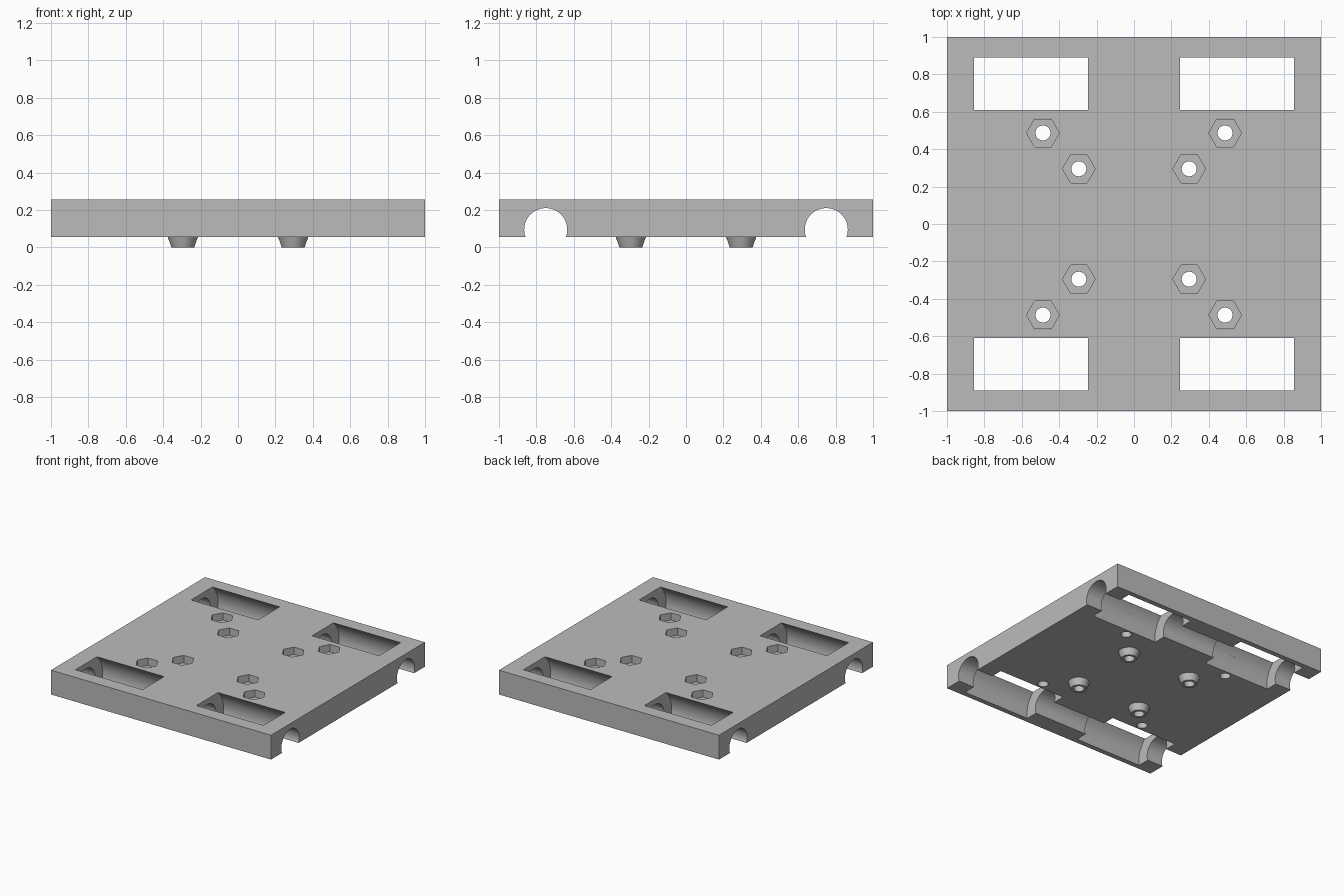
import bpy
from math import pi, radians

cube = bpy.data.objects.get("Cube")
if cube:
    bpy.data.objects.remove(cube, do_unlink=True)

BOTTOM, TOP = 0.055, 0.255
ROD_Y, ROD_Z = 0.75, 0.095

grey = bpy.data.materials.new("plain grey")
grey.use_nodes = True
grey.diffuse_color = (0.5, 0.5, 0.5, 1)
grey.node_tree.nodes["Principled BSDF"].inputs["Base Color"].default_value = (0.5, 0.5, 0.5, 1)


def upright(r, z0, z1, x, y, sides=48, r_top=None):
    """Upright prism, cylinder or cone between two heights."""
    bpy.ops.mesh.primitive_cone_add(
        vertices=sides, radius1=r, radius2=r if r_top is None else r_top,
        depth=z1 - z0, location=(x, y, (z0 + z1) / 2))
    return bpy.context.object


def lengthwise(r, x, y, length):
    """Cylinder lying along x at rod height."""
    bpy.ops.mesh.primitive_cylinder_add(
        vertices=72, radius=r, depth=length,
        location=(x, y, ROD_Z), rotation=(0, pi / 2, 0))
    return bpy.context.object


def combine(target, tool, operation):
    """Apply a boolean and remove the tool."""
    tool.hide_render = True
    mod = target.modifiers.new("bool", "BOOLEAN")
    mod.operation, mod.solver, mod.object = operation, "EXACT", tool
    bpy.context.view_layer.objects.active = target
    bpy.ops.object.modifier_apply(modifier=mod.name)
    bpy.data.objects.remove(tool, do_unlink=True)


# Flat carriage plate
bpy.ops.mesh.primitive_cube_add(size=1, location=(0, 0, (BOTTOM + TOP) / 2))
plate = bpy.context.object
plate.name = "carriage_plate"
plate.scale = (2, 2, TOP - BOTTOM)
bpy.ops.object.transform_apply(location=True, rotation=True, scale=True)

corners = [(sx, sy) for sx in (-1, 1) for sy in (-1, 1)]

# Tapered bosses underneath, rooted inside the plate
for sx, sy in corners:
    boss = upright(0.061, 0, 0.085, sx * 0.295, sy * 0.295, r_top=0.091)
    combine(plate, boss, "UNION")

# Rod channels along both edges
for side in (-1, 1):
    combine(plate, lengthwise(0.115, 0, side * ROD_Y, 2.4), "DIFFERENCE")

# Wider bearing pockets, which break through the top
for sx, sy in corners:
    combine(plate, lengthwise(0.2126, sx * 0.55, sy * ROD_Y, 0.61), "DIFFERENCE")

# Screw holes with hexagonal nut recesses
for sx, sy in corners:
    for offset in (0.295, 0.487):
        x, y = sx * offset, sy * offset
        nut = upright(0.0875, TOP - 0.06, TOP + 0.1, x, y, sides=6)
        nut.rotation_euler.z = pi / 6  # corners point along x
        combine(plate, nut, "DIFFERENCE")
        combine(plate, upright(0.04, -0.1, TOP + 0.1, x, y), "DIFFERENCE")

# Finish
plate.data.materials.clear()
plate.data.materials.append(grey)
for poly in plate.data.polygons:
    poly.material_index = 0
bpy.ops.object.select_all(action="DESELECT")
plate.select_set(True)
bpy.context.view_layer.objects.active = plate
bpy.ops.object.shade_smooth_by_angle(angle=radians(30))
